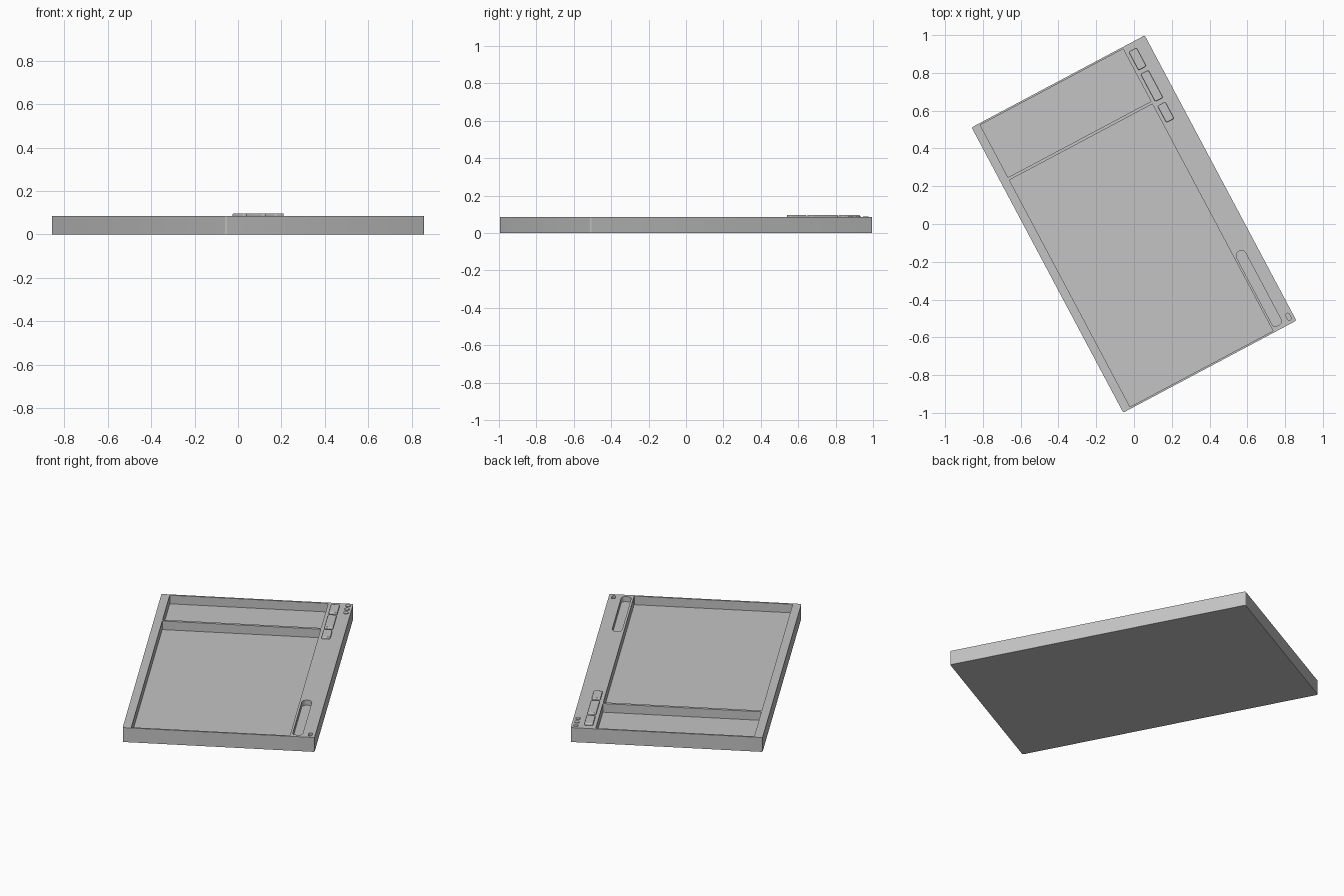
import bpy, bmesh
from math import radians, sin, cos, pi

cube = bpy.data.objects.get("Cube")
if cube:
    bpy.data.objects.remove(cube, do_unlink=True)

TURN = radians(28)      # the whole tray is turned about z
TOP = 0.085             # rim height
FLOOR = 0.034           # recess floor height

grey = bpy.data.materials.new("plain grey")
grey.use_nodes = True
COLOUR = (0.55, 0.55, 0.55, 1)
grey.diffuse_color = COLOUR
grey.node_tree.nodes["Principled BSDF"].inputs["Base Color"].default_value = COLOUR


def slab(name, u0, u1, v0, v1, z0, z1, r_low=0.004, r_high=None, steps=6):
    """Upright prism on a rounded rectangle, with a corner radius for each end."""
    r_high = r_low if r_high is None else r_high
    corners = [(u1 - r_high, v1 - r_high, r_high), (u0 + r_high, v1 - r_high, r_high),
               (u0 + r_low, v0 + r_low, r_low), (u1 - r_low, v0 + r_low, r_low)]
    bm = bmesh.new()
    ring = []
    for k, (cu, cv, r) in enumerate(corners):
        for i in range(steps + 1):
            a = (k + i / steps) * pi / 2
            ring.append(bm.verts.new((cu + r * cos(a), cv + r * sin(a), z0)))
    bmesh.ops.remove_doubles(bm, verts=ring, dist=0.0001)
    base = bm.faces.new([v for v in ring if v.is_valid])
    top = bmesh.ops.extrude_face_region(bm, geom=[base])
    moved = [g for g in top["geom"] if isinstance(g, bmesh.types.BMVert)]
    bmesh.ops.translate(bm, verts=moved, vec=(0, 0, z1 - z0))
    bmesh.ops.recalc_face_normals(bm, faces=bm.faces)
    mesh = bpy.data.meshes.new(name)
    bm.to_mesh(mesh)
    bm.free()
    mesh.materials.append(grey)
    obj = bpy.data.objects.new(name, mesh)
    obj.rotation_euler.z = TURN
    bpy.context.collection.objects.link(obj)
    return obj


def select(obj):
    bpy.ops.object.select_all(action='DESELECT')
    obj.select_set(True)
    bpy.context.view_layer.objects.active = obj


def smooth(obj):
    select(obj)
    bpy.ops.object.shade_smooth_by_angle(angle=radians(35))


def cut(obj, cutter):
    cutter.hide_render = True
    select(obj)
    mod = obj.modifiers.new("cut", 'BOOLEAN')
    mod.operation = 'DIFFERENCE'
    mod.solver = 'EXACT'
    mod.object = cutter
    bpy.ops.object.modifier_apply(modifier=mod.name)
    bpy.data.objects.remove(cutter, do_unlink=True)


# Tray body with its recesses
body = slab("tray_body", -0.519, 0.519, -0.855, 0.855, 0, TOP, 0.008)
ABOVE = TOP + 0.05
cut(body, slab("large_recess", -0.473, 0.384, -0.845, 0.515, FLOOR, ABOVE, 0.002))
cut(body, slab("small_recess", -0.473, 0.384, 0.531, 0.845, FLOOR, ABOVE, 0.002))
cut(body, slab("pen_slot", 0.396, 0.450, -0.832, -0.388, 0.055, ABOVE, 0.018, 0.0268))
cut(body, slab("small_hole", 0.482, 0.502, -0.837, -0.798, 0.07, ABOVE, 0.0098))
smooth(body)

# Raised buttons along the right rim
for name, v, length in (("back_button", 0.762, 0.11),
                        ("middle_button", 0.601, 0.165),
                        ("front_button", 0.443, 0.10)):
    button = slab(name, 0.403, 0.450, v - length / 2, v + length / 2,
                  TOP - 0.004, TOP + 0.012, 0.008)
    bevel = button.modifiers.new("edge", 'BEVEL')
    bevel.width = 0.005
    bevel.segments = 3
    bevel.limit_method = 'ANGLE'
    bevel.angle_limit = radians(50)
    smooth(button)

# Round indicator lights
for i, v in enumerate((0.826, 0.781, 0.736)):
    light = slab(f"indicator_light_{i + 1}", 0.479, 0.507, v - 0.014, v + 0.014,
                 TOP - 0.004, TOP + 0.004, 0.0139)
    smooth(light)
